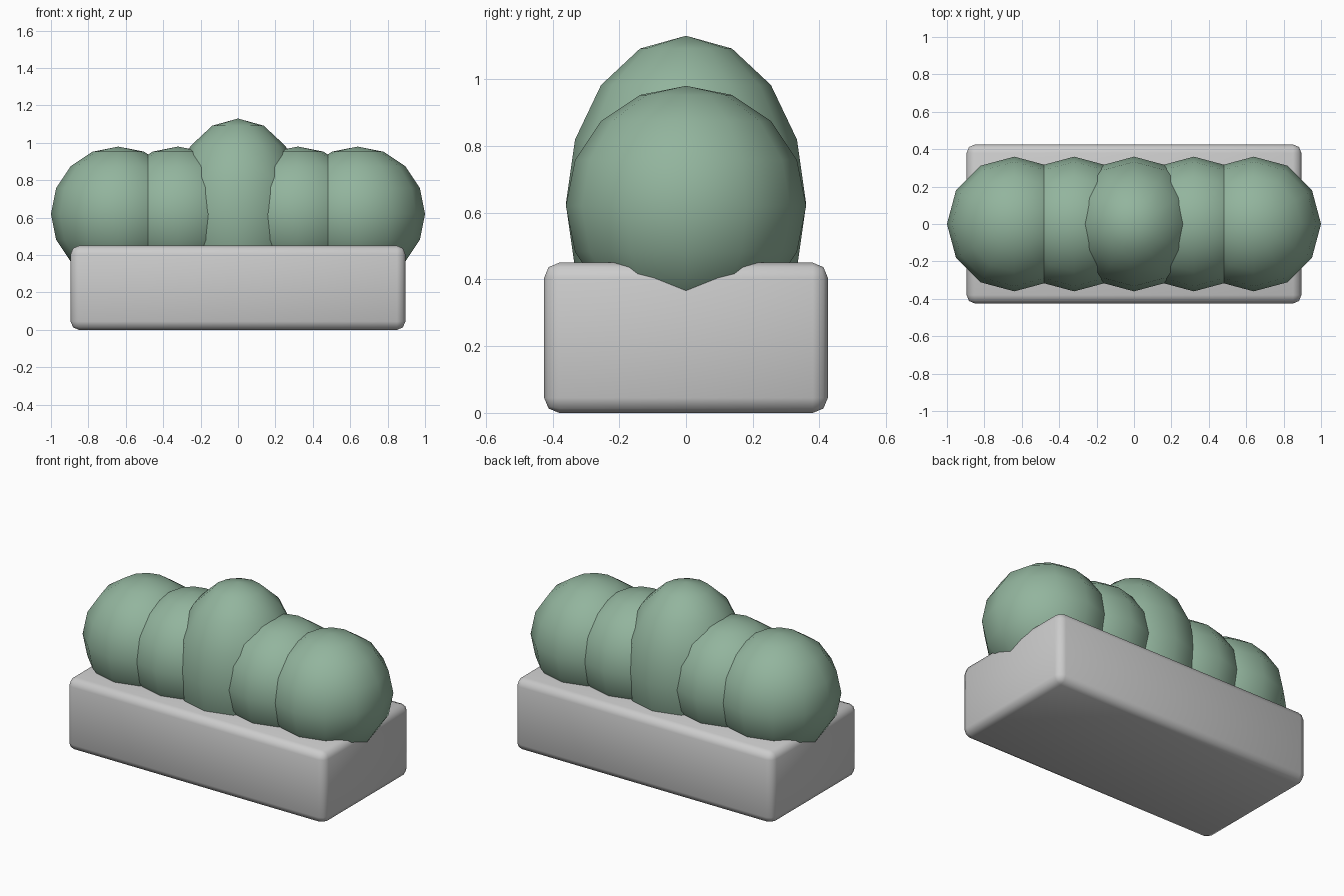
import bpy
import math

if "Cube" in bpy.data.objects:
    bpy.data.objects.remove(bpy.data.objects["Cube"])

green = bpy.data.materials.new("foliage_green")
green.diffuse_color = (0.29, 0.46, 0.34, 1)
green.use_nodes = True
green.node_tree.nodes["Principled BSDF"].inputs["Base Color"].default_value = green.diffuse_color

# Stone planter box with rounded edges
bpy.ops.mesh.primitive_cube_add(size=1, location=(0, 0, 0.225))
box = bpy.context.object
box.name = "planter_box"
box.scale = (1.79, 0.85, 0.45)
bpy.ops.object.transform_apply(location=False, rotation=False, scale=True)
bevel = box.modifiers.new("rounded_edges", 'BEVEL')
bevel.width = 0.045
bevel.segments = 2
bpy.ops.object.modifier_apply(modifier=bevel.name)
bpy.ops.object.shade_smooth_by_angle(angle=math.radians(50))


def bush(name, x, z, height_scale=1.0):
    bpy.ops.mesh.primitive_uv_sphere_add(
        segments=12, ring_count=8, radius=0.36, location=(x, 0, z))
    ob = bpy.context.object
    ob.name = name
    ob.scale.z = height_scale
    bpy.ops.object.transform_apply(location=False, rotation=False, scale=True)
    bpy.ops.object.shade_smooth_by_angle(angle=math.radians(50))
    ob.data.materials.append(green)


# Row of round bushes with a taller one in the middle
for side, label in ((-1, "left"), (1, "right")):
    bush(f"outer_bush_{label}", side * 0.64, 0.62)
    bush(f"inner_bush_{label}", side * 0.32, 0.62)
bush("middle_bush", 0, 0.626, 1.4)
